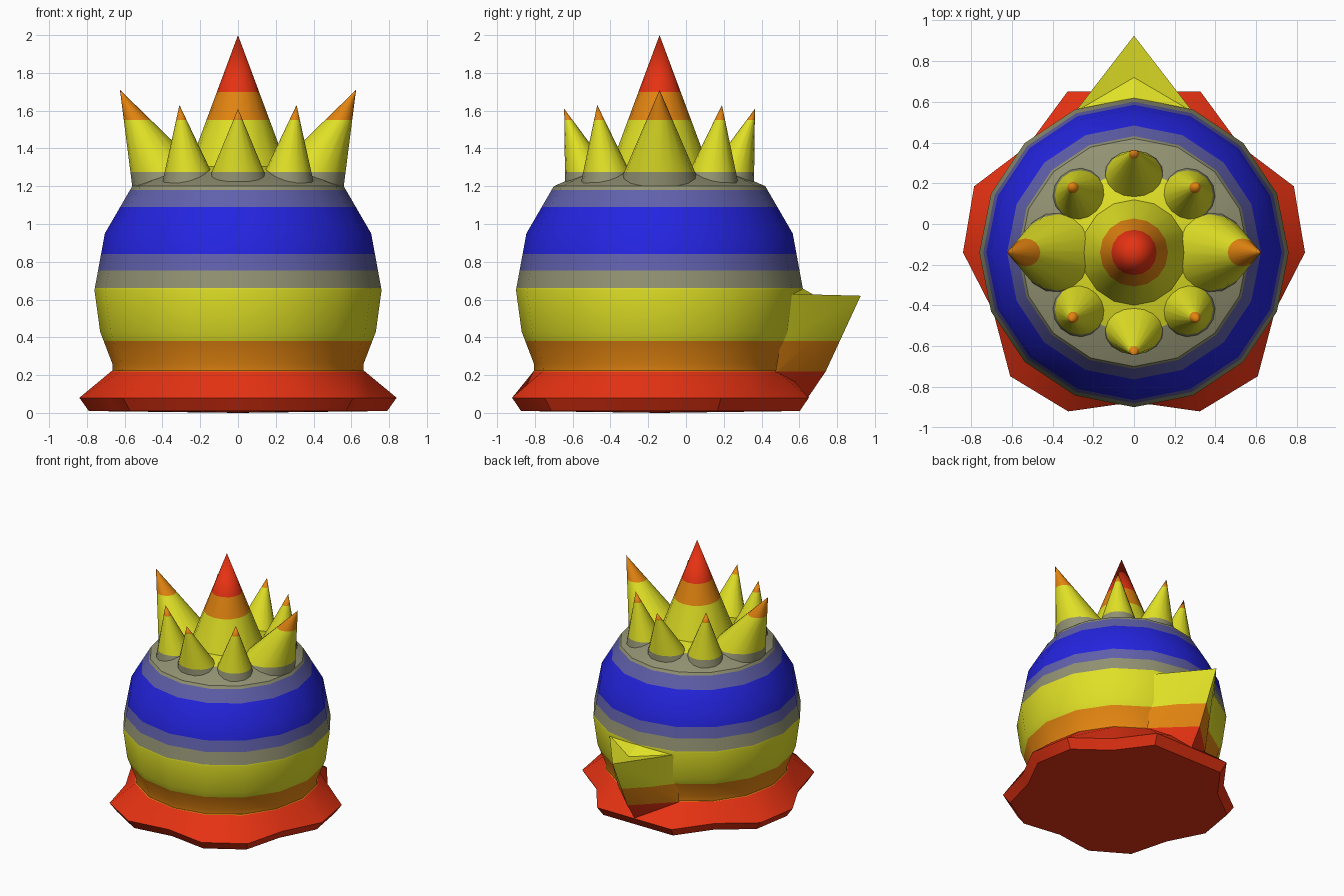
import bpy, bmesh, math
from mathutils import Vector

if "Cube" in bpy.data.objects:
    bpy.data.objects.remove(bpy.data.objects["Cube"])

CY = -0.14      # body axis lies slightly forward because of the tail
SIDES = 16


def linear(c):
    c /= 255
    return c / 12.92 if c <= 0.04045 else ((c + 0.055) / 1.055) ** 2.4


def material(name, rgb):
    m = bpy.data.materials.new(name)
    m.diffuse_color = [linear(c) for c in rgb] + [1]
    m.use_nodes = True
    m.node_tree.nodes["Principled BSDF"].inputs["Base Color"].default_value = m.diffuse_color
    return m


MATS = [material("red", (230, 50, 18)), material("orange", (226, 132, 16)),
        material("yellow", (224, 224, 38)), material("grey", (146, 146, 115)),
        material("slate_blue", (96, 96, 172)), material("blue", (36, 36, 225))]

# Colour bands by height: (lower edge, material index)
BANDS = [(-1, 0), (0.22, 1), (0.38, 2), (0.66, 3), (0.755, 4), (0.84, 5),
         (1.09, 4), (1.18, 3), (1.275, 2), (1.55, 1), (1.70, 0)]


def finish(name, bm, smooth=35):
    """Cut the mesh at band edges, colour it by height and shade it."""
    bmesh.ops.recalc_face_normals(bm, faces=bm.faces)
    for z, _ in BANDS[1:]:
        bmesh.ops.bisect_plane(bm, geom=bm.verts[:] + bm.edges[:] + bm.faces[:],
                               dist=1e-5, plane_co=(0, 0, z), plane_no=(0, 0, 1))
    for f in bm.faces:
        zc = f.calc_center_bounds().z
        f.material_index = [i for z, i in BANDS if zc >= z][-1]
    me = bpy.data.meshes.new(name)
    bm.to_mesh(me)
    bm.free()
    ob = bpy.data.objects.new(name, me)
    bpy.context.collection.objects.link(ob)
    for m in MATS:
        me.materials.append(m)
    bpy.ops.object.select_all(action='DESELECT')
    ob.select_set(True)
    bpy.context.view_layer.objects.active = ob
    bpy.ops.object.shade_smooth_by_angle(angle=math.radians(smooth))
    return ob


def loft(name, rings, bottom=None, top=None, smooth=35):
    """Join equal rings of points, closing the ends with a cap or a point."""
    bm = bmesh.new()
    vs = [[bm.verts.new(p) for p in r] for r in rings]
    n = len(vs[0])
    for a, b in zip(vs, vs[1:]):
        for i in range(n):
            j = (i + 1) % n
            bm.faces.new((a[i], a[j], b[j], b[i]))
    for ring, tip in ((vs[0], bottom), (vs[-1], top)):
        if tip is None:
            bm.faces.new(ring)
        else:
            t = bm.verts.new(tip)
            for i in range(n):
                bm.faces.new((ring[i], ring[(i + 1) % n], t))
    return finish(name, bm, smooth)


def ring(cx, cy, z, rx, ry=None, n=SIDES):
    ry = rx if ry is None else ry
    return [(cx + rx * math.cos(2 * math.pi * i / n),
             cy + ry * math.sin(2 * math.pi * i / n), z) for i in range(n)]


# Round body with a shallow domed top
profile = [(0.66, 0.15), (0.665, 0.26), (0.73, 0.43), (0.76, 0.65),
           (0.705, 0.95), (0.56, 1.2), (0.39, 1.275)]
loft("body", [ring(0, CY, z, r) for r, z in profile], top=(0, CY, 1.36))

# Scalloped foot: one radius per side, starting at +x and going to the back
foot_r = [0.84, 0.85, 0.74, 0.855, 0.79, 0.855, 0.74, 0.85,
          0.84, 0.75, 0.86, 0.845, 0.735, 0.845, 0.86, 0.75]


def foot_ring(z, scale):
    return [(scale * r * math.cos(i * math.pi / 8),
             CY + scale * r * math.sin(i * math.pi / 8), z)
            for i, r in enumerate(foot_r)]


loft("foot", [foot_ring(0.01, 0.94), foot_ring(0.08, 1), ring(0, CY, 0.225, 0.665)],
     bottom=(0, CY, 0))


# Crown spikes: leaning cones
def spike(name, base, rx, ry, tip, z=1.2):
    bx, by = base
    loft(name, [ring(bx, CY + by, z, rx, ry)], top=(tip[0], CY + tip[1], tip[2]))


spike("centre_spike", (0, 0), 0.29, 0.29, (0, 0, 2.0), 1.22)
for s, side in ((1, "right"), (-1, "left")):
    spike(side + "_spike", (s * 0.33, 0), 0.23, 0.22, (s * 0.625, 0, 1.71))
    for t, end in ((1, "back"), (-1, "front")):
        spike(f"{end}_{side}_spike", (s * 0.255, t * 0.27), 0.15, 0.15,
              (s * 0.31, t * 0.33, 1.63))
for t, end in ((1, "back"), (-1, "front")):
    spike(end + "_spike", (0, t * 0.35), 0.17, 0.15, (0, t * 0.505, 1.61))

# Pointed tail, mirrored across x
bm = bmesh.new()
mid = {"tip": (0, 0.925, 0.62), "dip": (0, 0.72, 0.60), "root": (0, 0.58, 0.68),
       "under": (0, 0.74, 0.22), "heel": (0, 0.645, 0.08)}
mv = {k: bm.verts.new(p) for k, p in mid.items()}
for s in (1, -1):
    up = bm.verts.new(Vector((s * 0.29, 0.55, 0.63)))
    low = bm.verts.new(Vector((s * 0.27, 0.47, 0.2)))
    for f in ((mv["tip"], mv["dip"], up), (mv["dip"], mv["root"], up),
              (mv["tip"], up, low), (mv["tip"], low, mv["under"]),
              (mv["under"], low, mv["heel"]), (mv["root"], mv["heel"], low, up)):
        bm.faces.new(f)
finish("tail", bm, 20)
